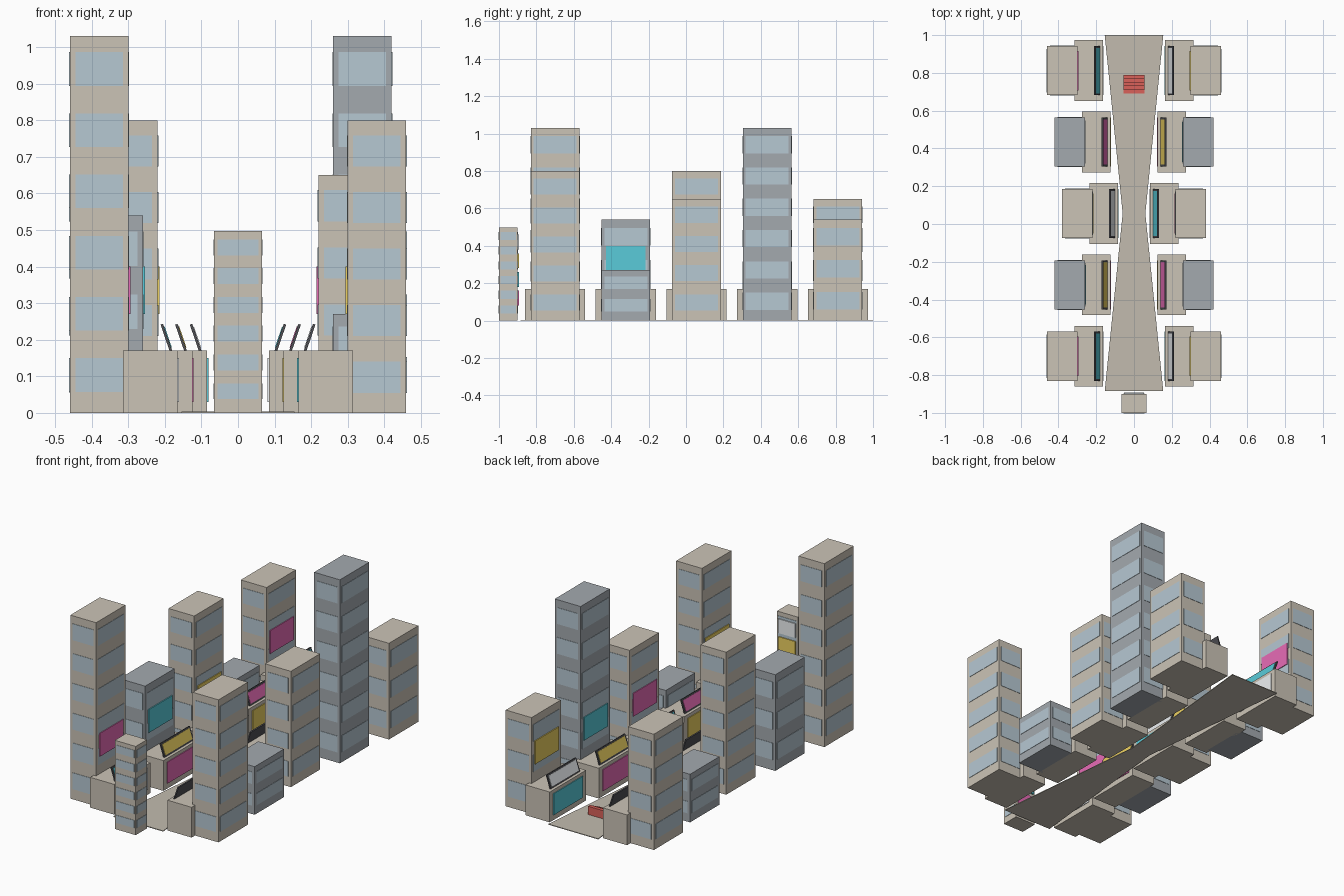
import bpy, bmesh
from math import sin, cos
from mathutils import Matrix, Vector

if "Cube" in bpy.data.objects:
    bpy.data.objects.remove(bpy.data.objects["Cube"])


def material(name, rgb):
    m = bpy.data.materials.new(name)
    m.diffuse_color = (*rgb, 1)
    m.use_nodes = True
    m.node_tree.nodes["Principled BSDF"].inputs["Base Color"].default_value = m.diffuse_color
    return m


STONE = material("stone", (0.60, 0.55, 0.47))
DARK = material("dark_cladding", (0.37, 0.40, 0.43))
GLASS = material("glass", (0.47, 0.58, 0.65))
PAVING = material("paving", (0.54, 0.50, 0.43))
FRAME = material("sign_frame", (0.08, 0.08, 0.09))
RED = material("red", (0.70, 0.12, 0.10))
# screen colours, used in repeating order
SCREENS = [material("screen_teal", (0.10, 0.60, 0.70)),
           material("screen_yellow", (0.85, 0.64, 0.12)),
           material("screen_white", (0.85, 0.88, 0.90)),
           material("screen_magenta", (0.80, 0.15, 0.47))]


def finish(name, bm, mat):
    mesh = bpy.data.meshes.new(name)
    bmesh.ops.recalc_face_normals(bm, faces=bm.faces)
    bm.to_mesh(mesh)
    bm.free()
    mesh.materials.append(mat)
    obj = bpy.data.objects.new(name, mesh)
    bpy.context.collection.objects.link(obj)
    return obj


def add_box(bm, center, size, tilt=0):
    m = (Matrix.Translation(center) @ Matrix.Rotation(tilt, 4, 'Y')
         @ Matrix.Diagonal((*size, 1)))
    bmesh.ops.create_cube(bm, size=1, matrix=m)


def box(name, center, size, mat, tilt=0):
    bm = bmesh.new()
    add_box(bm, center, size, tilt)
    return finish(name, bm, mat)


def extrude_outline(name, points, direction, mat):
    bm = bmesh.new()
    face = bm.faces.new([bm.verts.new(p) for p in points])
    ext = bmesh.ops.extrude_face_region(bm, geom=[face], use_keep_orig=True)
    verts = [g for g in ext["geom"] if isinstance(g, bmesh.types.BMVert)]
    bmesh.ops.translate(bm, verts=verts, vec=direction)
    return finish(name, bm, mat)


def tower(name, x, y, w, d, h, floors, mat, inset):
    box(name, (x, y, h / 2), (w, d, h), mat)
    # window bands: two crossed slabs per floor show on all four walls
    bm = bmesh.new()
    pitch = (h - 0.026) / floors
    for i in range(floors):
        c = (x, y, 0.02 + pitch * (i + 0.5))
        add_box(bm, c, (w - 2 * inset, d + 0.004, pitch * 0.55))
        add_box(bm, c, (w + 0.004, d - 2 * inset, pitch * 0.55))
    finish(name + "_windows", bm, GLASS)


# bow-tie plaza
WAIST = 0.056
half = [(0.155, -0.885), (0.06, WAIST), (0.155, 1.0)]
outline = [(x, y, 0) for x, y in half] + [(-x, y, 0) for x, y in reversed(half)]
extrude_outline("plaza", outline, (0, 0, 0.004), PAVING)

# red stair seating, rising to the back
STEPS, y0, y1, top = 5, 0.69, 0.79, 0.05
profile = [(-0.055, y1, 0.001), (-0.055, y0, 0.001)]
for i in range(STEPS):
    z = top * (i + 1) / STEPS
    profile += [(-0.055, y0 + (y1 - y0) * i / STEPS, z),
                (-0.055, y0 + (y1 - y0) * (i + 1) / STEPS, z)]
extrude_outline("red_steps", profile, (0.11, 0, 0), RED)

# slim end tower with stacked screens facing the plaza
tower("end_tower", 0, -0.95, 0.13, 0.10, 0.498, 6, STONE, 0.009)
for i in range(4):
    box("end_tower_screen", (0, -0.897, 0.12 + 0.1 * i), (0.106, 0.008, 0.08),
        SCREENS[(i + 3) % 4])

# two rows of five blocks, each with podium, tower and signs
HEIGHTS = {-1: [1.03, 0.54, 0.80, 0.27, 0.65], 1: [0.80, 0.27, 0.65, 1.03, 0.54]}
INNER = [0.165, 0.125, 0.085, 0.125, 0.165]
TILT = 0.33
for side, label in ((-1, "left"), (1, "right")):
    shift = 0 if side < 0 else 2
    for row in range(5):
        y = WAIST + (row - 2) * 0.378
        e = INNER[row]
        h = HEIGHTS[side][row]
        tag = f"{label}_{row + 1}"
        box(tag + "_podium", (side * (e + 0.075), y, 0.085), (0.15, 0.322, 0.17), STONE)
        tower(tag + "_tower", side * (e + 0.215), y, 0.16, 0.26, h,
              round(h / 0.17), DARK if row % 2 else STONE, 0.015)
        # podium screen
        box(tag + "_podium_screen", (side * e, y, 0.09), (0.008, 0.26, 0.12),
            SCREENS[(row + shift + 2) % 4])
        # tower screen, only on towers tall enough
        if h > 0.4:
            box(tag + "_tower_screen", (side * (e + 0.134), y, 0.335),
                (0.01, 0.21, 0.13), SCREENS[(row + shift + 3) % 4])
        # leaning roof sign with dark frame
        c = Vector((side * (e + 0.031), y, 0.206))
        box(tag + "_sign_frame", c, (0.007, 0.26, 0.077), FRAME, side * TILT)
        n = Vector((-side * cos(TILT), 0, sin(TILT)))
        box(tag + "_sign_face", c + n * 0.004, (0.003, 0.24, 0.06),
            SCREENS[(row + shift) % 4], side * TILT)
